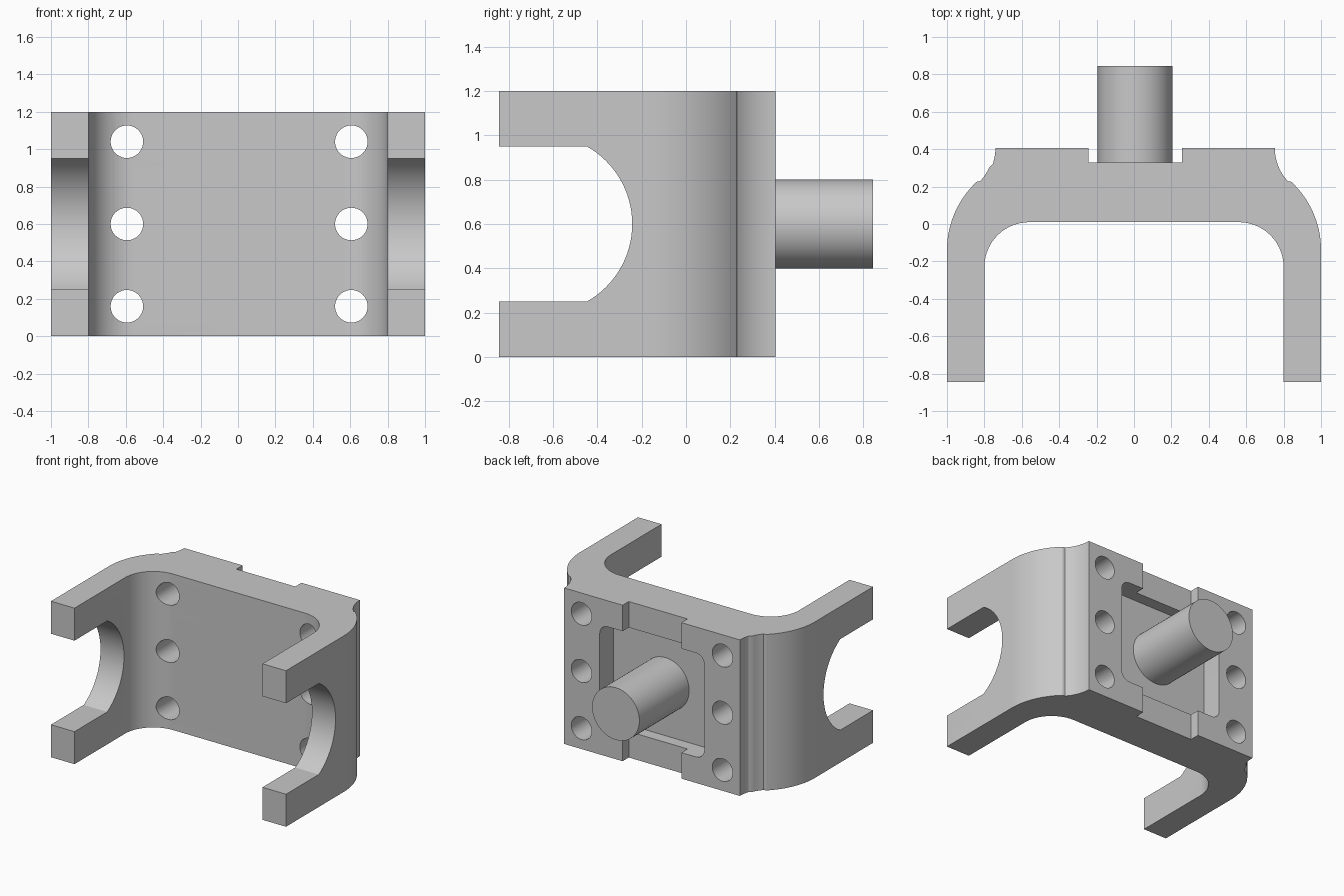
import bpy
import bmesh
from math import sin, cos, radians, atan2, degrees, sqrt
from mathutils import Vector

default = bpy.data.objects.get("Cube")
if default:
    bpy.data.objects.remove(default, do_unlink=True)

grey = bpy.data.materials.new("plain grey")
grey.use_nodes = True
grey.diffuse_color = (0.58, 0.58, 0.58, 1)
grey.node_tree.nodes["Principled BSDF"].inputs["Base Color"].default_value = (0.58, 0.58, 0.58, 1)

OFFSET = 0.006   # the back pads and shaft sit slightly off centre
HEIGHT = 1.2
MID = HEIGHT / 2
BACK = 0.405


def arc(cx, cy, r, start, end, steps=14):
    """Points along an arc, angles in degrees."""
    angles = [radians(start + (end - start) * i / steps) for i in range(steps + 1)]
    return [(cx + r * cos(a), cy + r * sin(a)) for a in angles]


def prism(name, points, axis, low, high):
    """Extrude a closed profile along x, y or z."""
    place = {"x": lambda u, v, w: (w, u, v),
             "y": lambda u, v, w: (u, w, v),
             "z": lambda u, v, w: (u, v, w)}[axis]
    bm = bmesh.new()
    face = bm.faces.new([bm.verts.new(place(u, v, low)) for u, v in points])
    grown = bmesh.ops.extrude_face_region(bm, geom=[face])["geom"]
    verts = [g for g in grown if isinstance(g, bmesh.types.BMVert)]
    bmesh.ops.translate(bm, verts=verts, vec=Vector(place(0, 0, high - low)))
    bmesh.ops.recalc_face_normals(bm, faces=bm.faces)
    mesh = bpy.data.meshes.new(name)
    bm.to_mesh(mesh)
    bm.free()
    mesh.materials.append(grey)
    obj = bpy.data.objects.new(name, mesh)
    bpy.context.collection.objects.link(obj)
    return obj


def select(obj):
    bpy.ops.object.select_all(action="DESELECT")
    obj.select_set(True)
    bpy.context.view_layer.objects.active = obj


def cut(target, cutter):
    """Subtract a cutter from the target, then discard it."""
    cutter.hide_render = True
    mod = target.modifiers.new("cut", "BOOLEAN")
    mod.operation = "DIFFERENCE"
    mod.solver = "EXACT"
    mod.object = cutter
    select(target)
    bpy.ops.object.modifier_apply(modifier=mod.name)
    bpy.data.objects.remove(cutter, do_unlink=True)


def circle(cx, cy, r, steps=40):
    return arc(cx, cy, r, 0, 360, steps)[:-1]


# Plan of the right half: arm, shoulder, concave flank, pad, central groove
half = [(0.8, -0.845), (1, -0.845)]
half += arc(0.5, -0.14, 0.5, 0, 47, 20)
flank = arc(1.01, BACK, 0.257, 227, 180, 12)
half += flank[1:]
half += [(0.25 + OFFSET, BACK), (0.25 + OFFSET, 0.33)]
inner = arc(0.56, -0.23, 0.24, 90, 0)


def mirror(points):
    """Reverse and reflect a half plan, keeping the pads off centre."""
    result = []
    for x, y in reversed(points):
        shift = 2 * OFFSET if y > 0.3 and x < 0.77 else 0
        result.append((shift - x, y))
    return result


plan = half + mirror(half) + mirror(inner) + inner
bracket = prism("bracket", plan, "z", 0, HEIGHT)

# Round-ended notch through both arms
notch_r, notch_y, slot = 0.402, -0.645, 0.35
reach = degrees(atan2(slot, sqrt(notch_r ** 2 - slot ** 2)))
notch = [(-1, MID - slot)] + arc(notch_y, MID, notch_r, -reach, reach, 32) + [(-1, MID + slot)]
cut(bracket, prism("notch_cutter", notch, "x", -1.2, 1.2))

# Rounded pocket in the back
w, h, r = 0.445, 0.4, 0.07
pocket = []
for i, (sx, sz) in enumerate([(1, 1), (-1, 1), (-1, -1), (1, -1)]):
    pocket += arc(OFFSET + sx * (w - r), MID + sz * (h - r), r, 90 * i, 90 * i + 90, 8)
cut(bracket, prism("pocket_cutter", pocket, "y", 0.24, 0.6))

# Three bolt holes through each pad
for x in (-0.6, 0.6):
    for z in (-0.44, 0, 0.44):
        hole = circle(x + OFFSET, MID + z, 0.087)
        cut(bracket, prism("hole_cutter", hole, "y", -0.2, 0.6))

# Shaft standing in the pocket
shaft = prism("shaft", circle(OFFSET, MID, 0.201, 56), "y", 0.23, 0.845)

for part in (bracket, shaft):
    select(part)
    bpy.ops.object.shade_smooth_by_angle(angle=radians(25))
